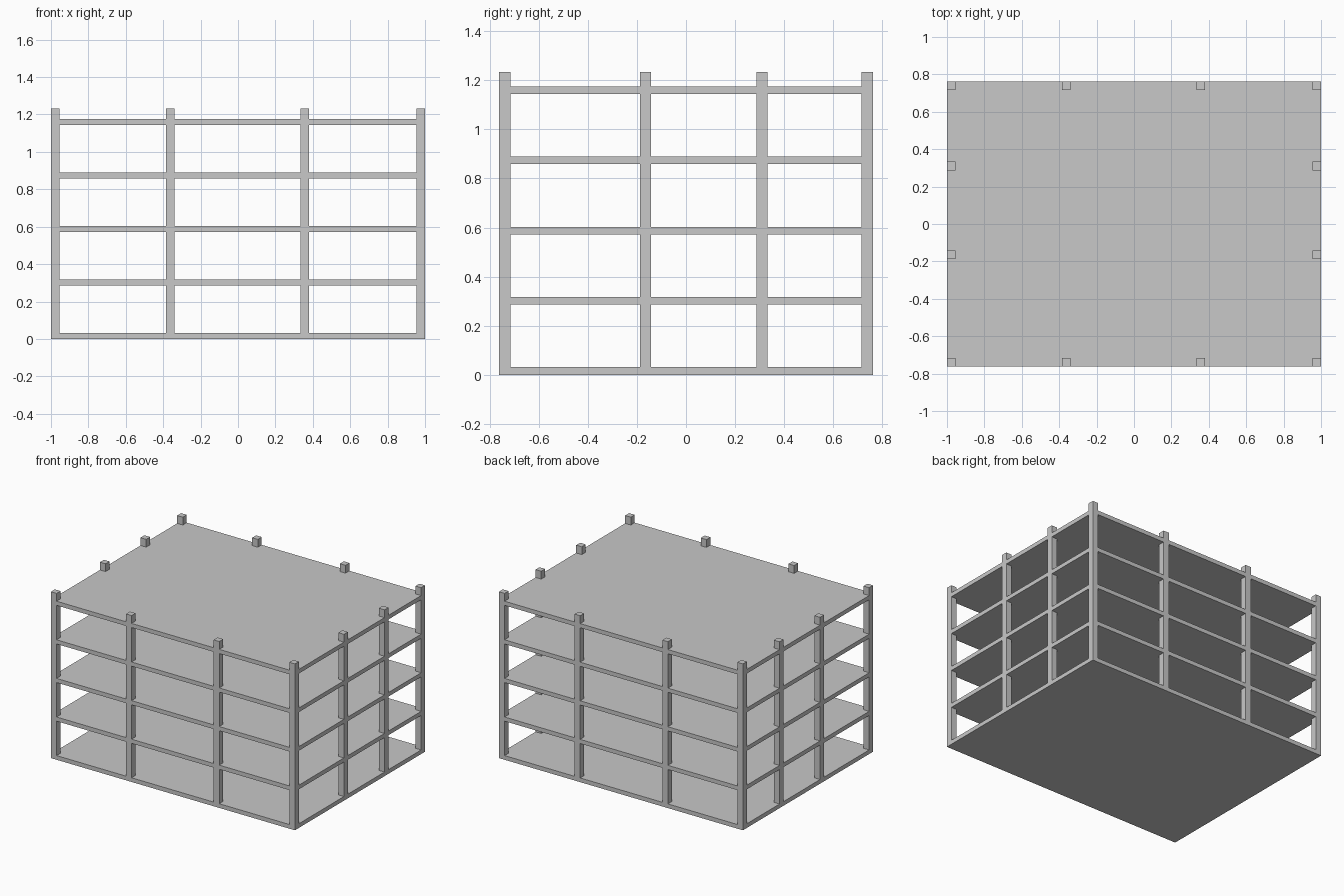
import bpy
import bmesh
from mathutils import Matrix, Vector

default_cube = bpy.data.objects.get("Cube")
if default_cube:
    bpy.data.objects.remove(default_cube, do_unlink=True)

# Overall dimensions
HALF_X, HALF_Y = 1.0, 0.762
HEIGHT = 1.233
STOREY = 0.286
SLAB = 0.031
COLUMN = 0.046

concrete = bpy.data.materials.new("concrete_grey")
concrete.use_nodes = True
GREY = (0.58, 0.58, 0.58, 1)
concrete.diffuse_color = GREY
concrete.node_tree.nodes["Principled BSDF"].inputs["Base Color"].default_value = GREY


def box(name, centre, size):
    bm = bmesh.new()
    matrix = Matrix.Translation(Vector(centre)) @ Matrix.Diagonal((*size, 1))
    bmesh.ops.create_cube(bm, size=1, matrix=matrix)
    mesh = bpy.data.meshes.new(name)
    bm.to_mesh(mesh)
    bm.free()
    mesh.materials.append(concrete)
    obj = bpy.data.objects.new(name, mesh)
    bpy.context.scene.collection.objects.link(obj)
    return obj


# Floor slabs and roof slab
for level in range(5):
    name = "roof_slab" if level == 4 else f"floor_slab_{level}"
    box(name, (0, 0, level * STOREY + SLAB / 2), (2 * HALF_X, 2 * HALF_Y, SLAB))

# Perimeter columns, flush with the slab edges and rising above the roof
edge_x = HALF_X - COLUMN / 2
edge_y = HALF_Y - COLUMN / 2
columns_x = (-edge_x, -0.362, 0.357, edge_x)
columns_y = (-edge_y, -0.165, 0.31, edge_y)
for i, x in enumerate(columns_x):
    for j, y in enumerate(columns_y):
        if i in (0, 3) or j in (0, 3):
            box(f"column_{i}_{j}", (x, y, HEIGHT / 2), (COLUMN, COLUMN, HEIGHT))
